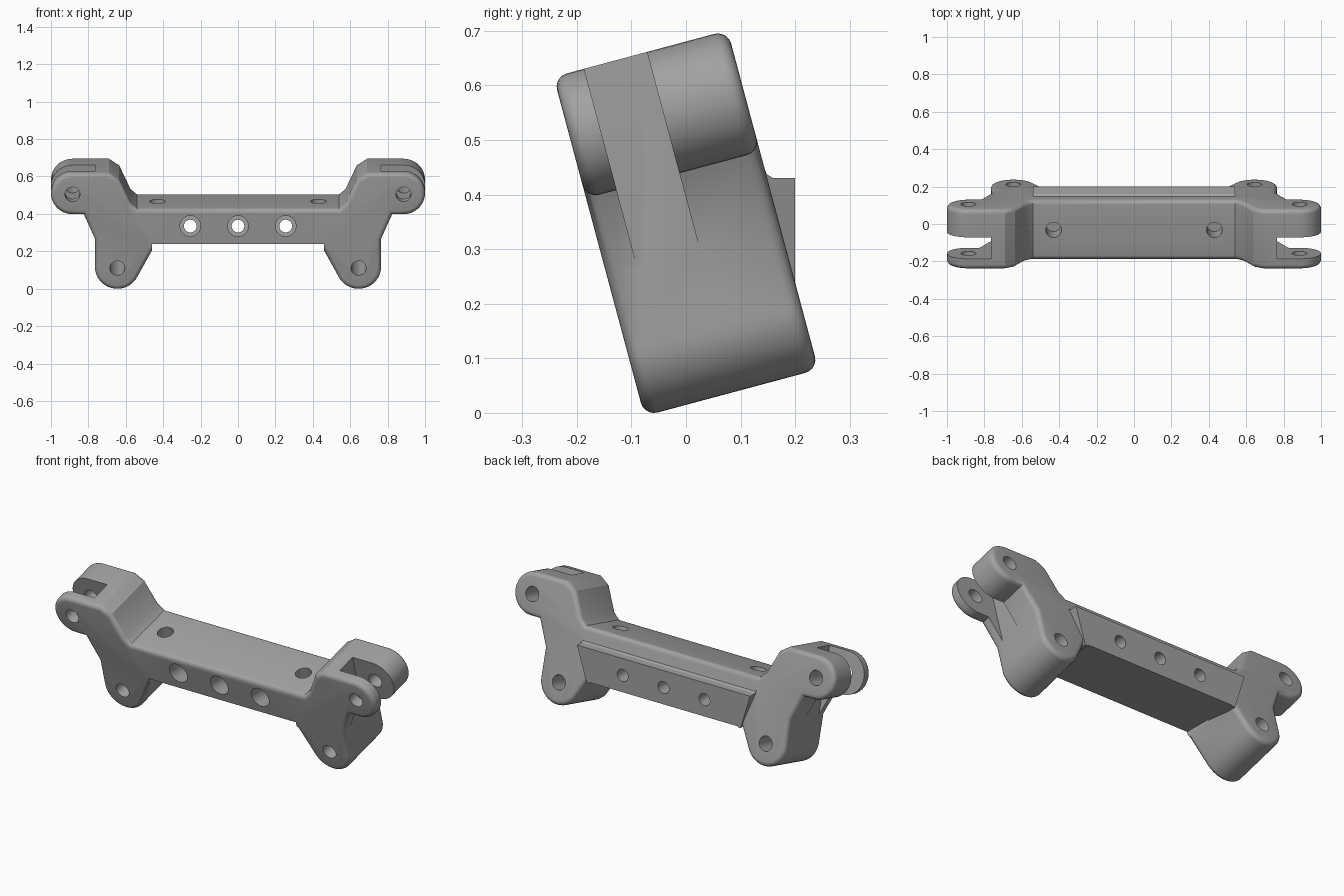
import bpy, bmesh, math
from mathutils import Matrix, Vector

cube = bpy.data.objects.get("Cube")
if cube:
    bpy.data.objects.remove(cube, do_unlink=True)

grey = bpy.data.materials.new("plain grey")
grey.use_nodes = True
colour = (0.36, 0.36, 0.36, 1)
grey.diffuse_color = colour
grey.node_tree.nodes["Principled BSDF"].inputs["Base Color"].default_value = colour

# The whole bracket leans backwards about the x axis
LEAN = Matrix.Translation((0, 0, 0.3475)) @ Matrix.Rotation(math.radians(15), 4, 'X')
HALF_DEPTH = 0.165
EAR, EAR_R = (0.885, 0.2065), 0.115
LEG, LEG_R = (0.645, -0.2015), 0.12


def finish(bm, name, matrix=Matrix()):
    bmesh.ops.recalc_face_normals(bm, faces=bm.faces[:])
    bm.transform(matrix)
    mesh = bpy.data.meshes.new(name)
    bm.to_mesh(mesh)
    bm.free()
    mesh.materials.append(grey)
    ob = bpy.data.objects.new(name, mesh)
    bpy.context.collection.objects.link(ob)
    return ob


def prism(bm, points, offset):
    face = bm.faces.new([bm.verts.new(p) for p in points])
    res = bmesh.ops.extrude_face_region(bm, geom=[face])
    verts = [g for g in res["geom"] if isinstance(g, bmesh.types.BMVert)]
    bmesh.ops.translate(bm, vec=offset, verts=verts)


def box(name, low, high, matrix=Matrix()):
    bm = bmesh.new()
    bmesh.ops.create_cube(bm, size=1)
    low, high = Vector(low), Vector(high)
    place = Matrix.Translation((low + high) / 2) @ Matrix.Diagonal((*(high - low), 1))
    return finish(bm, name, matrix @ place)


def rod(name, start, end, radius, matrix=Matrix()):
    bm = bmesh.new()
    start, end = Vector(start), Vector(end)
    axis = end - start
    bmesh.ops.create_cone(bm, cap_ends=True, segments=40, radius1=radius,
                          radius2=radius, depth=axis.length)
    turn = Vector((0, 0, 1)).rotation_difference(axis).to_matrix().to_4x4()
    return finish(bm, name, matrix @ Matrix.Translation((start + end) / 2) @ turn)


def combine(target, other, operation):
    mod = target.modifiers.new("combine", 'BOOLEAN')
    mod.operation, mod.solver, mod.object = operation, 'EXACT', other
    bpy.context.view_layer.objects.active = target
    bpy.ops.object.modifier_apply(modifier=mod.name)
    bpy.data.objects.remove(other, do_unlink=True)


def arc(centre, radius, first, last, steps=20):
    angles = [math.radians(first + (last - first) * i / steps) for i in range(steps + 1)]
    return [(centre[0] + radius * math.cos(a), centre[1] + radius * math.sin(a)) for a in angles]


# Main plate: mirrored outline with ears and legs, rounded front and back rims
half = [(0.54, 0.124), (0.575, 0.155), (0.635, 0.285), (0.69, 0.3215)]
half += arc(EAR, EAR_R, 90, -90)
half += [(0.825, 0.0915), (0.765, -0.045)]
half += arc(LEG, LEG_R, 0, -152)
half += [(0.46, -0.11)]
outline = half + [(-x, z) for x, z in reversed(half)]
bm = bmesh.new()
prism(bm, [(x, -HALF_DEPTH, z) for x, z in outline], (0, 2 * HALF_DEPTH, 0))
rims = [e for e in bm.edges if abs(e.verts[0].co.y - e.verts[1].co.y) < 0.001]
bmesh.ops.bevel(bm, geom=rims, offset=0.025, segments=5, profile=0.5, affect='EDGES')
bracket = finish(bm, "mounting_bracket", LEAN)

# Upright block behind the crossbar, narrowing slightly downwards
section = [(-0.1, 0.235), (0.2, 0.235), (0.2, 0.43), (0.16, 0.43),
           (0.148, 0.437), (0.136, 0.468), (-0.1, 0.4)]
bm = bmesh.new()
prism(bm, [(-1, y, z) for y, z in section], (2, 0, 0))
for v in bm.verts:
    v.co.x *= 0.48 + 0.06 * min(1, (v.co.z - 0.235) / 0.195)
combine(bracket, finish(bm, "back_block"), 'UNION')

# Level underside between the legs
combine(bracket, box("underside_cutter", (-0.46, -0.5, 0), (0.46, 0.5, 0.24)), 'DIFFERENCE')

# Bolt holes with wide front recesses through the crossbar
for x in (-0.255, 0, 0.255):
    combine(bracket, rod("bolt_bore", (x, -0.5, 0.335), (x, 0.5, 0.335), 0.034), 'DIFFERENCE')
    combine(bracket, rod("bolt_recess", (x, -0.5, 0.335), (x, 0.05, 0.335), 0.055), 'DIFFERENCE')

# Fork slots, pivot holes and top sockets on both sides
for s in (-1, 1):
    xs = sorted((s * 0.765, s * 1.2))
    slot = box("fork_slot", (xs[0], -0.107, -0.15), (xs[1], 0.012, 0.5), LEAN)
    combine(bracket, slot, 'DIFFERENCE')
    for x, z in (EAR, LEG):
        pin = rod("pivot_hole", (s * x, -0.4, z), (s * x, 0.4, z), 0.04, LEAN)
        combine(bracket, pin, 'DIFFERENCE')
    socket = rod("top_socket", (s * 0.43, 0, 0.0), (s * 0.43, 0, 0.3), 0.042, LEAN)
    combine(bracket, socket, 'DIFFERENCE')

bpy.ops.object.select_all(action='DESELECT')
bracket.select_set(True)
bpy.context.view_layer.objects.active = bracket
bpy.ops.object.shade_smooth_by_angle(angle=math.radians(30))
